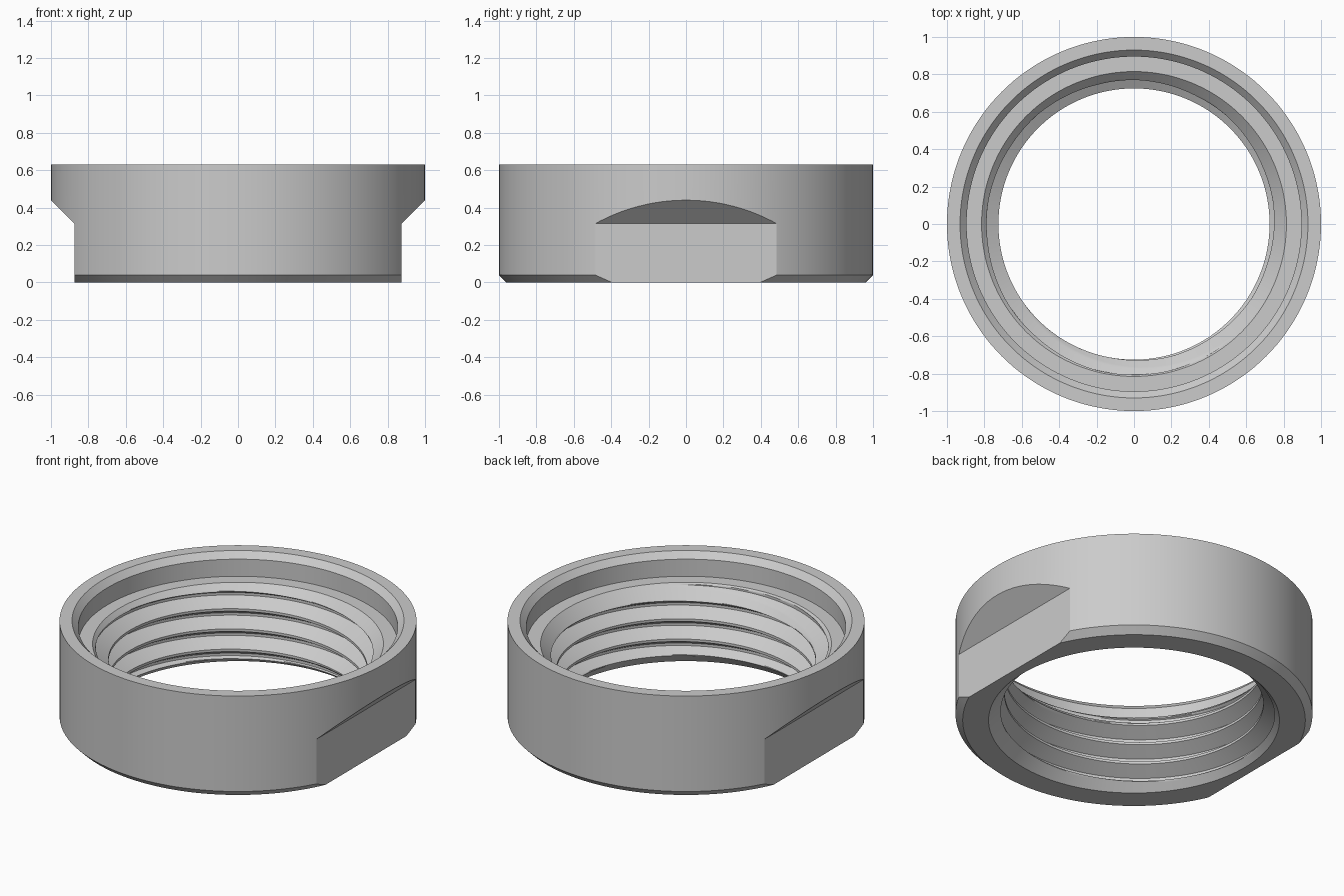
import bpy
import bmesh
import math

cube = bpy.data.objects.get("Cube")
if cube:
    bpy.data.objects.remove(cube, do_unlink=True)

SEGMENTS = 144
PITCH = 0.125
ROWS = 24                 # rows per thread turn
CREST, DEPTH = 0.725, 0.081
MOUTH = 0.815             # radius where the threaded bore opens
LEDGE = 0.487             # height of the inner ledge
PHASE = 0.31 + PITCH * 35 / 360


def thread_radius(z, s):
    """Bore radius: trapezoid thread, opened by a chamfer at each end."""
    s %= 1
    if s <= 1 / 8:
        groove = 0
    elif s <= 1 / 2:
        groove = (s - 1 / 8) * 8 / 3
    elif s <= 5 / 8:
        groove = 1
    else:
        groove = (1 - s) * 8 / 3
    return max(CREST + DEPTH * groove, MOUTH - z, MOUTH - (LEDGE - z))


# Counterbore, rim, outer wall and lower chamfer, as (radius, height)
SHELL = [(0.895, LEDGE), (0.895, 0.593), (0.93, 0.63),
         (1, 0.63), (1, 0.04), (0.96, 0)]


def make_ring():
    bm = bmesh.new()
    turns_low, turns_high = -5, 3
    columns = []
    for i in range(SEGMENTS + 1):
        turn = i / SEGMENTS
        profile = []
        for k in range(turns_low * ROWS, turns_high * ROWS + 1):
            z = PHASE + PITCH * (turn + k / ROWS)
            z = min(max(z, 0), LEDGE)
            # Distance below the crest edge, in turns
            s = round((PHASE - z) / PITCH + turn, 6)
            profile.append((thread_radius(z, s), z))
        # Exact end rings close the bore
        profile = [(MOUTH, 0)] + profile + [(MOUTH, LEDGE)] + SHELL
        a = math.tau * (i % SEGMENTS) / SEGMENTS
        columns.append([bm.verts.new((r * math.cos(a), r * math.sin(a), z))
                        for r, z in profile])
    for left, right in zip(columns, columns[1:]):
        for j in range(len(left)):
            n = (j + 1) % len(left)
            bm.faces.new((left[j], left[n], right[n], right[j]))
    bmesh.ops.remove_doubles(bm, verts=bm.verts, dist=0.00002)
    bmesh.ops.recalc_face_normals(bm, faces=bm.faces)
    return add_object("threaded_ring", bm)


def add_object(name, bm):
    mesh = bpy.data.meshes.new(name)
    bm.to_mesh(mesh)
    bm.free()
    obj = bpy.data.objects.new(name, mesh)
    bpy.context.collection.objects.link(obj)
    return obj


def make_flat_cutter(name, side):
    """Prism that cuts a wrench flat with a sloping shoulder."""
    outline = [(0.875, -0.2), (0.875, 0.315), (1.2, 0.64), (1.2, -0.2)]
    bm = bmesh.new()
    face = bm.faces.new([bm.verts.new((side * x, -0.8, z)) for x, z in outline])
    new = bmesh.ops.extrude_face_region(bm, geom=[face])["geom"]
    bmesh.ops.translate(bm, vec=(0, 1.6, 0),
                        verts=[v for v in new if isinstance(v, bmesh.types.BMVert)])
    bmesh.ops.recalc_face_normals(bm, faces=bm.faces)
    cutter = add_object(name, bm)
    cutter.hide_render = True
    cutter.hide_set(True)
    return cutter


# Plain metal
metal = bpy.data.materials.new("light_grey_metal")
metal.use_nodes = True
grey = (0.6, 0.6, 0.6, 1)
metal.diffuse_color = grey
metal.node_tree.nodes["Principled BSDF"].inputs["Base Color"].default_value = grey

# Ring with two opposite wrench flats
ring = make_ring()
ring.data.materials.append(metal)
bpy.ops.object.select_all(action="DESELECT")
ring.select_set(True)
bpy.context.view_layer.objects.active = ring
for label, side in (("left", 1), ("right", -1)):
    cutter = make_flat_cutter(label + "_flat_cutter", side)
    cut = ring.modifiers.new(label + "_wrench_flat", "BOOLEAN")
    cut.operation = "DIFFERENCE"
    cut.solver = "EXACT"
    cut.object = cutter
    bpy.ops.object.modifier_apply(modifier=cut.name)
    bpy.data.objects.remove(cutter, do_unlink=True)

bpy.ops.object.shade_smooth_by_angle(angle=math.radians(25))
